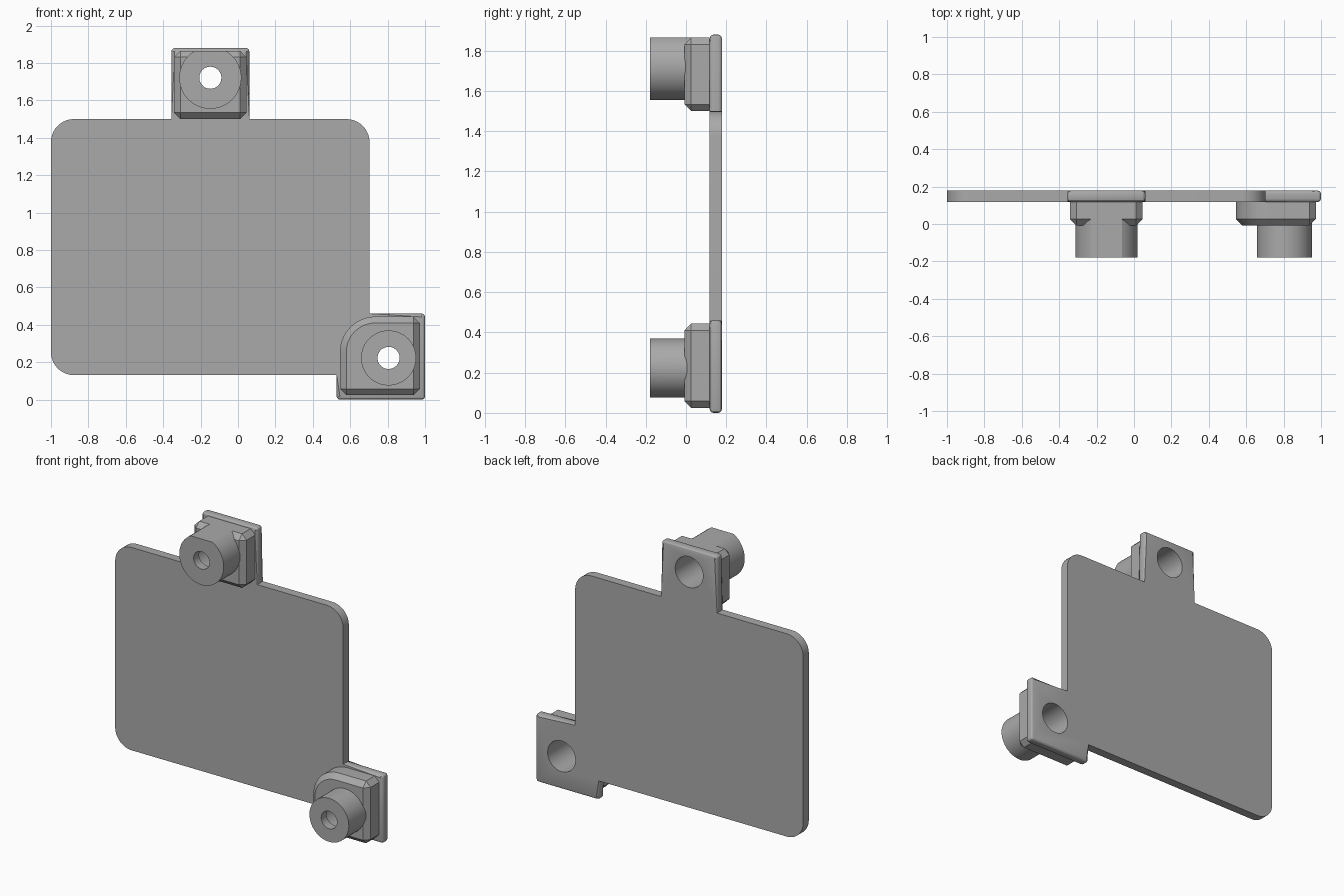
import bpy, bmesh, math
from mathutils import Vector

cube = bpy.data.objects.get("Cube")
if cube:
    bpy.data.objects.remove(cube, do_unlink=True)

grey = bpy.data.materials.new("plain grey")
grey.use_nodes = True
grey.diffuse_color = (0.4, 0.4, 0.4, 1)
grey.node_tree.nodes["Principled BSDF"].inputs["Base Color"].default_value = grey.diffuse_color

BACK, SEAT, FRONT = 0.178, 0.118, -0.178   # plate back, plate front, post tip


def rounded(corners, steps=10):
    """Square-cornered outline in x, z; each corner carries its own radius."""
    pts = []
    for i, (x, z, r) in enumerate(corners):
        p = Vector((x, z))
        if r == 0:
            pts.append(p)
            continue
        a = (Vector(corners[i - 1][:2]) - p).normalized()
        b = (Vector(corners[(i + 1) % len(corners)][:2]) - p).normalized()
        c = p + r * (a + b)
        for k in range(steps + 1):
            t = math.pi / 2 * k / steps
            pts.append(c - r * (b * math.cos(t) + a * math.sin(t)))
    return pts


def circle(x, z, r, top=9, n=64):
    """Circle in x, z, cut flat above the height top."""
    pts = [(x + r * math.cos(math.tau * k / n), z + r * math.sin(math.tau * k / n))
           for k in range(n)]
    if max(p[1] for p in pts) <= top:
        return pts
    a = math.asin((top - z) / r)
    arc = [math.pi - a + (math.pi + 2 * a) * k / n for k in range(n + 1)]
    return [(x + r * math.cos(t), z + r * math.sin(t)) for t in arc]


def prism(name, outline, y0, y1, rule=None, width=0, segments=1):
    """Extrude an outline from y0 back to y1 and bevel the edges the rule picks."""
    bm = bmesh.new()
    face = bm.faces.new([bm.verts.new((p[0], y0, p[1])) for p in outline])
    out = bmesh.ops.extrude_face_region(bm, geom=[face], use_keep_orig=True)
    for v in out["geom"]:
        if isinstance(v, bmesh.types.BMVert):
            v.co.y = y1
    bmesh.ops.recalc_face_normals(bm, faces=bm.faces)
    if rule:
        edges = [e for e in bm.edges if rule(e, (e.verts[0].co + e.verts[1].co) / 2)]
        bmesh.ops.bevel(bm, geom=edges, offset=width, segments=segments,
                        profile=0.5, affect='EDGES', clamp_overlap=True)
        bmesh.ops.recalc_face_normals(bm, faces=bm.faces)
    mesh = bpy.data.meshes.new(name)
    bm.to_mesh(mesh)
    bm.free()
    mesh.materials.append(grey)
    ob = bpy.data.objects.new(name, mesh)
    bpy.context.collection.objects.link(ob)
    return ob


def activate(ob):
    bpy.ops.object.select_all(action='DESELECT')
    ob.select_set(True)
    bpy.context.view_layer.objects.active = ob


def combine(ob, other, operation):
    activate(ob)
    mod = ob.modifiers.new("combine", 'BOOLEAN')
    mod.operation, mod.object, mod.solver = operation, other, 'EXACT'
    bpy.ops.object.modifier_apply(modifier=mod.name)


def discard(ob):
    bpy.data.objects.remove(ob, do_unlink=True)


# Plate with a top tab and a corner tab; only the tabs have softened edges
plate = prism("plate", rounded([
    (-1, 0.131, 0.123), (0.527, 0.131, 0), (0.527, 0, 0), (1, 0, 0), (1, 0.46, 0),
    (0.703, 0.46, 0), (0.703, 1.5, 0.123), (0.061, 1.5, 0), (0.061, 1.88, 0),
    (-0.356, 1.88, 0), (-0.356, 1.5, 0), (-1, 1.5, 0.123)]), SEAT, BACK,
    lambda e, m: m.z > 1.51 or m.x > 0.71 or m.z < 0.12, 0.018, 3)


def mount(name, corners, x, z, radius, top=9):
    """Chamfered block with a round post, bored through with a wide back bore."""
    block = prism(name, rounded(corners, 14), -0.008, SEAT,
                  lambda e, m: m.y < SEAT - 0.01 and e.calc_face_angle() > 1, 0.034)
    post = prism(name + "_post", circle(x, z, radius, top), FRONT, 0.06)
    combine(block, post, 'UNION')
    discard(post)
    bore = prism("wide_bore", circle(x, z, 0.104, n=48), -0.12, 0.3)
    hole = prism("narrow_hole", circle(x, z, 0.059, n=48), -0.3, 0)
    combine(block, bore, 'DIFFERENCE')
    combine(block, hole, 'DIFFERENCE')
    combine(plate, bore, 'DIFFERENCE')
    discard(bore)
    discard(hole)
    return block


# Mounts on the two tabs
top_mount = mount("top_mount", [
    (-0.342, 1.5, 0), (0.046, 1.5, 0), (0.046, 1.865, 0), (-0.342, 1.865, 0)],
    -0.148, 1.721, 0.166, 1.865)
corner_mount = mount("corner_mount", [
    (0.545, 0.024, 0), (0.972, 0.024, 0), (0.972, 0.444, 0), (0.545, 0.444, 0.19)],
    0.805, 0.223, 0.147)

for part in (plate, top_mount, corner_mount):
    activate(part)
    bpy.ops.object.shade_smooth_by_angle(angle=math.radians(25))
